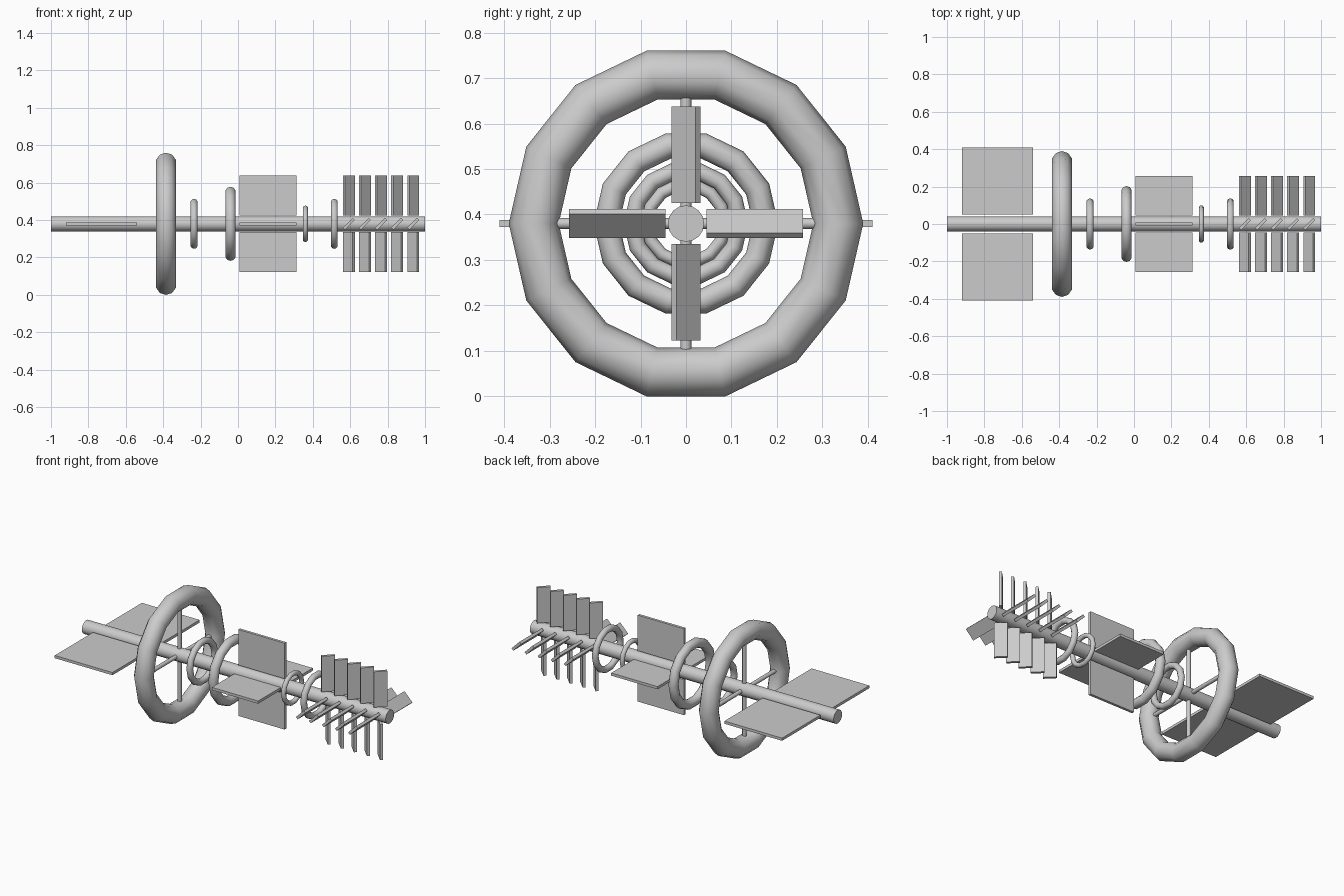
import bpy
from math import radians, pi
from mathutils import Matrix, Vector

if "Cube" in bpy.data.objects:
    bpy.data.objects.remove(bpy.data.objects["Cube"])

Z = 0.38  # height of the central axis
TO_X = Matrix(((0, 0, 1), (1, 0, 0), (0, 1, 0)))  # turns local z onto world x


def finish(name, smooth=True):
    ob = bpy.context.object
    ob.name = name
    if smooth:
        bpy.ops.object.shade_smooth_by_angle(angle=radians(40))
    return ob


def ring(name, x, major, minor):
    bpy.ops.mesh.primitive_torus_add(major_segments=14, minor_segments=10,
                                     major_radius=major, minor_radius=minor,
                                     location=(x, 0, Z), rotation=TO_X.to_euler())
    return finish(name)


def rod(name, x, radius, length, rotation, sides):
    bpy.ops.mesh.primitive_cylinder_add(vertices=sides, radius=radius, depth=length,
                                        location=(x, 0, Z), rotation=rotation)
    return finish(name)


def plate(name, x, width, inner, outer, thick, around, pitch=0):
    """Radial plate at angle `around` the x axis (0 = up), pitched on its own radius."""
    bpy.ops.mesh.primitive_cube_add(size=1)
    ob = finish(name, False)
    spin = Matrix.Rotation(around, 4, 'X')
    ob.data.transform(Matrix.Translation((x, 0, Z)) @ spin
                      @ Matrix.Translation((0, 0, (inner + outer) / 2))
                      @ Matrix.Rotation(pitch, 4, 'Z')
                      @ Matrix.Diagonal(Vector((width, thick, outer - inner, 1))))
    return ob


# central spine
rod("spine", 0, 0.04, 2, TO_X.to_euler(), 16)

# large habitat ring with crossed spokes
ring("large_ring", -0.385, 0.335, 0.055)
rod("vertical_spokes", -0.385, 0.012, 0.6, (0, 0, 0), 12)
rod("horizontal_spokes", -0.385, 0.012, 0.6, (pi / 2, 0, 0), 12)

# small rings along the spine
for i, (x, major, minor) in enumerate([(-0.235, 0.118, 0.019), (-0.04, 0.175, 0.028),
                                       (0.36, 0.086, 0.014), (0.515, 0.118, 0.019)]):
    ring(f"small_ring_{i}", x, major, minor)

# pair of large flat panels at the rear
for side in (1, -1):
    plate("rear_panel", -0.73, 0.38, 0.05, 0.41, 0.016, side * pi / 2)

# four middle panels
for k in range(4):
    plate("middle_panel", 0.16, 0.305, 0.045, 0.257, 0.016, k * pi / 2)

# five rows of pitched blades at the front end
for i in range(5):
    for k in range(4):
        plate("blade", 0.593 + 0.086 * i, 0.074, 0.045, 0.257, 0.016, k * pi / 2, pi / 4)
